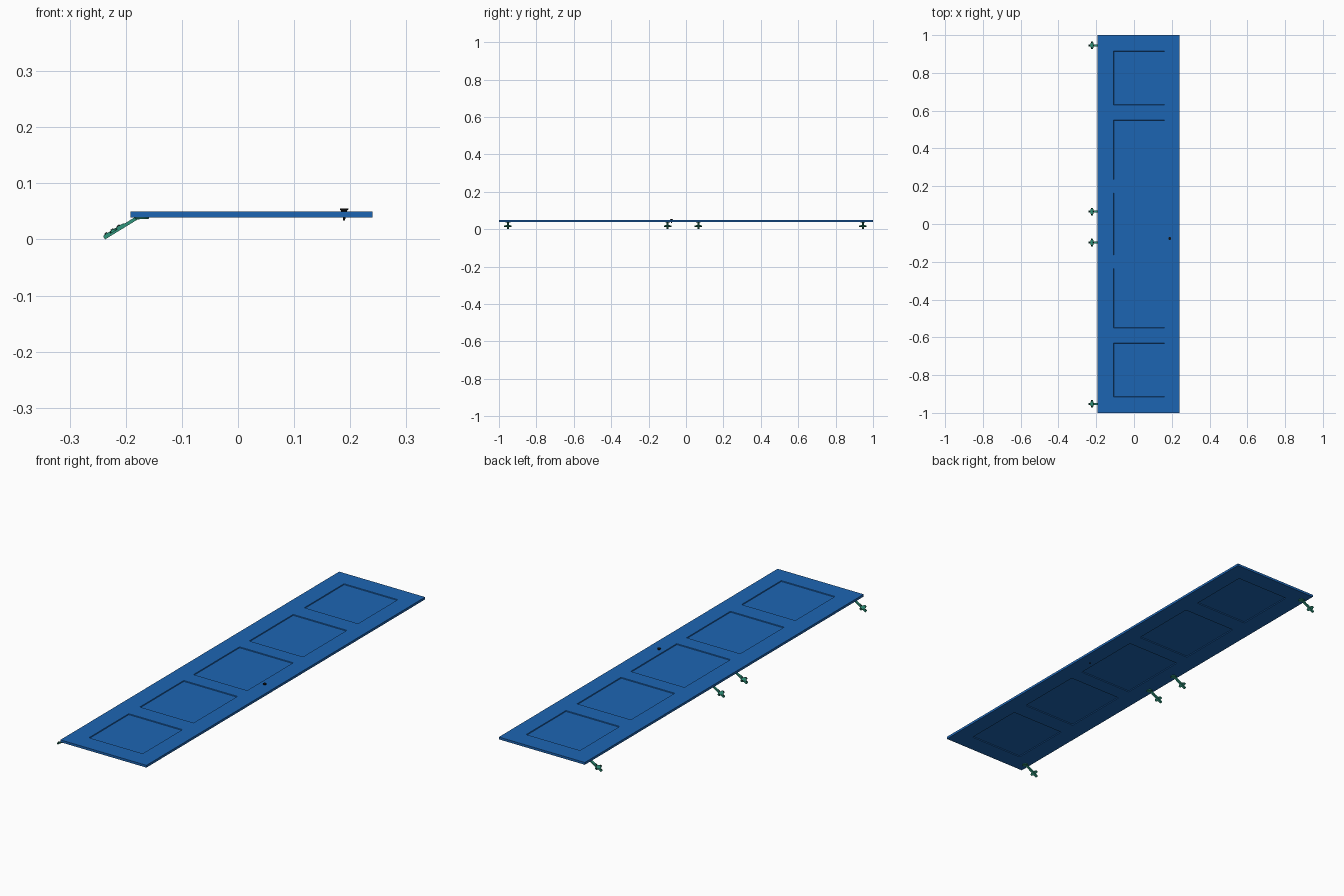
import bpy, bmesh, math
from mathutils import Matrix, Vector

if "Cube" in bpy.data.objects:
    bpy.data.objects.remove(bpy.data.objects["Cube"])


def material(name, rgb):
    m = bpy.data.materials.new(name)
    m.diffuse_color = (*rgb, 1)
    m.use_nodes = True
    m.node_tree.nodes["Principled BSDF"].inputs["Base Color"].default_value = m.diffuse_color
    return m


BLUE = material("blue_paint", (0.012, 0.13, 0.45))
GREEN = material("hinge_green", (0.03, 0.30, 0.20))
DARK = material("dark_metal", (0.01, 0.02, 0.02))
BLACK = material("black_knob", (0.005, 0.005, 0.005))


def finish(bm, name, mat, matrix=None):
    if matrix is not None:
        bm.transform(matrix)
    bmesh.ops.recalc_face_normals(bm, faces=bm.faces)
    me = bpy.data.meshes.new(name)
    bm.to_mesh(me)
    bm.free()
    ob = bpy.data.objects.new(name, me)
    bpy.context.collection.objects.link(ob)
    me.materials.append(mat)
    return ob


def extrude_outline(name, pts, depth, mat, matrix):
    """Flat outline in local XY, extruded along local Z."""
    bm = bmesh.new()
    f = bm.faces.new([bm.verts.new((x, y, 0)) for x, y in pts])
    r = bmesh.ops.extrude_face_region(bm, geom=[f])
    vs = [v for v in r["geom"] if isinstance(v, bmesh.types.BMVert)]
    bmesh.ops.translate(bm, verts=vs, vec=(0, 0, depth))
    return finish(bm, name, mat, matrix)


def lathe(name, profile, mat, matrix, seg=16):
    """Revolve (radius, z) points into a closed solid."""
    bm = bmesh.new()
    rings = [[bm.verts.new((r * math.cos(2 * math.pi * i / seg),
                            r * math.sin(2 * math.pi * i / seg), z))
              for i in range(seg)] for r, z in profile]
    for a, b in zip(rings, rings[1:]):
        for i in range(seg):
            j = (i + 1) % seg
            bm.faces.new((a[i], a[j], b[j], b[i]))
    bm.faces.new(rings[0])
    bm.faces.new(rings[-1])
    for f in bm.faces:
        f.smooth = len(f.verts) == 4 and abs(f.normal.z) < 0.5
    ob = finish(bm, name, mat, matrix)
    return ob


# Door slab with five recessed panels on both faces
xs = [-0.192, -0.108, 0.162, 0.24]
ys = [-1, -0.915, -0.63, -0.55, -0.235, -0.165,
      0.165, 0.235, 0.55, 0.63, 0.915, 1]
bm = bmesh.new()
grid = [[bm.verts.new((x, y, 0.050)) for y in ys] for x in xs]
panels = []
for i in range(len(xs) - 1):
    for j in range(len(ys) - 1):
        f = bm.faces.new((grid[i][j], grid[i + 1][j],
                          grid[i + 1][j + 1], grid[i][j + 1]))
        if i == 1 and j % 2 == 1:
            panels.append((i, j))
low = [[bm.verts.new((x, y, 0.0395)) for y in ys] for x in xs]
for i in range(len(xs) - 1):
    for j in range(len(ys) - 1):
        bm.faces.new((low[i][j], low[i][j + 1],
                      low[i + 1][j + 1], low[i + 1][j]))
for e in [e for e in bm.edges if e.is_boundary and e.verts[0].co.z > 0.045]:
    a, b = e.verts
    bm.verts.index_update()
    n = len(ys)
    flat_low = [v for col in low for v in col]
    flat_top = [v for col in grid for v in col]
    bm.faces.new((a, b, flat_low[flat_top.index(b)],
                  flat_low[flat_top.index(a)]))
bm.normal_update()
cx, half = 0.027, 0.15
faces = [f for f in bm.faces if abs(f.normal.z) > 0.9
         and abs(f.calc_center_median().x - cx) < 0.02
         and any(abs(f.calc_center_median().y - (ys[j] + ys[j + 1]) / 2) < 1e-3
                 for _, j in panels)]
bmesh.ops.inset_individual(bm, faces=faces, thickness=0.002, depth=0)
for f in faces:
    d = -0.0035 if f.calc_center_median().z > 0.045 else 0.0035
    bmesh.ops.translate(bm, verts=f.verts[:], vec=(0, 0, d))
finish(bm, "door_panel", BLUE)

# Knob: flared head narrowing through the door
lathe("door_knob", [(0.002, 0.034), (0.0025, 0.044), (0.0055, 0.051),
                    (0.0075, 0.053), (0.0075, 0.0555)],
      BLACK, Matrix.Translation((0.189, -0.077, 0)))

# Hinges: bent arm, cross-shaped mounting plate, screws, cup
START, BEND = Vector((-0.238, 0, 0.0025)), Vector((-0.180, 0, 0.0385))
slope = math.atan2(BEND.z - START.z, BEND.x - START.x)
arm_profile = [(-0.240, 0.005), (-0.237, 0.0), (-0.179, 0.0355),
               (-0.163, 0.0375), (-0.163, 0.0400), (-0.184, 0.0395)]
cross = [(0.000, -0.005), (0.013, -0.005), (0.013, -0.012), (0.015, -0.020),
         (0.023, -0.020), (0.027, -0.012), (0.027, -0.005), (0.042, -0.005)]
cross += [(x, -y) for x, y in reversed(cross)]
for n, y in enumerate((-0.952, -0.098, 0.066, 0.946)):
    tag = f"_{n + 1}"
    to_xz = Matrix.Translation((0, y + 0.005, 0)) @ Matrix.Rotation(math.pi / 2, 4, 'X')
    extrude_outline("hinge_arm" + tag, arm_profile, 0.010, GREEN, to_xz)
    tilt = (Matrix.Translation((START.x, y, START.z + 0.001))
            @ Matrix.Rotation(-slope, 4, 'Y'))
    extrude_outline("hinge_plate" + tag, cross, 0.004, GREEN, tilt)
    lathe("hinge_cup" + tag, [(0.012, 0.0365), (0.013, 0.0375), (0.013, 0.0405)],
          GREEN, Matrix.Translation((-0.172, y, 0)))
    for k, (sx, sy) in enumerate(((0.019, -0.015), (0.019, 0.015), (0.006, 0), (0.032, 0))):
        lathe(f"hinge_screw{tag}_{k + 1}", [(0.003, 0.003), (0.003, 0.0055), (0.002, 0.006)],
              DARK, tilt @ Matrix.Translation((sx, sy, 0)), 10)
